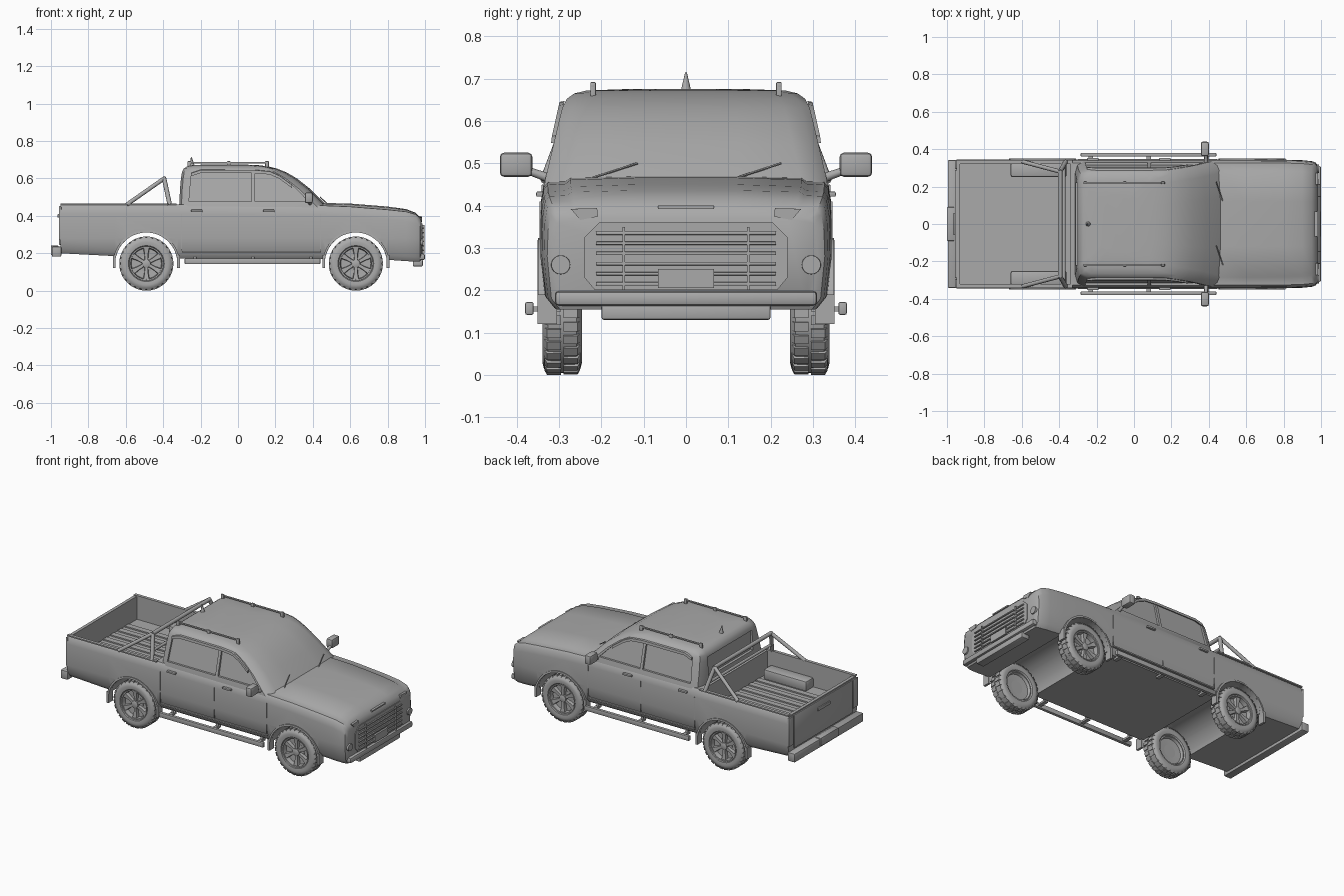
import bpy, bmesh, math
from mathutils import Vector

paint = bpy.data.materials.new("mid_grey")
paint.diffuse_color = (0.4, 0.4, 0.4, 1)
cutters = []


def make(name, verts, faces, mat=True):
    me = bpy.data.meshes.new(name)
    me.from_pydata(verts, [], faces)
    bm = bmesh.new()
    bm.from_mesh(me)
    bmesh.ops.recalc_face_normals(bm, faces=bm.faces)
    bm.to_mesh(me)
    bm.free()
    ob = bpy.data.objects.new(name, me)
    bpy.context.collection.objects.link(ob)
    if mat:
        me.materials.append(paint)
    return ob


def loft(name, rings, closed=False, **kw):
    """Skin equal-length rings; cap the ends unless the loft closes on itself."""
    n, m = len(rings[0]), len(rings)
    faces = [(i * n + j, i * n + (j + 1) % n, (i + 1) % m * n + (j + 1) % n, (i + 1) % m * n + j)
             for i in range(m if closed else m - 1) for j in range(n)]
    if not closed:
        faces += [tuple(range(n)), tuple(range((m - 1) * n, m * n))]
    return make(name, [v for r in rings for v in r], faces, **kw)


def box(name, x, y, z, bevel=0.0, **kw):
    rings = [[(a, y[0], z[0]), (a, y[1], z[0]), (a, y[1], z[1]), (a, y[0], z[1])] for a in x]
    ob = loft(name, rings, **kw)
    if bevel:
        b = ob.modifiers.new("bevel", 'BEVEL')
        b.width, b.segments = bevel, 2
    return ob


def rod(name, p, q, r, r2=None, n=12, **kw):
    p, q = Vector(p), Vector(q)
    rot = (q - p).to_track_quat('Z', 'Y')
    rings = []
    for c, rad in ((p, r), (q, r if r2 is None else r2)):
        rings.append([tuple(c + rot @ Vector((rad * math.cos(t * math.tau / n), rad * math.sin(t * math.tau / n), 0)))
                      for t in range(n)])
    return loft(name, rings, **kw)


def lathe(name, profile, cx, cy, cz, side, n=40, closed=False):
    """Turn a (radius, outward offset) profile about the axle."""
    rings = [[(cx + r * math.cos(t * math.tau / n), cy + side * o, cz + r * math.sin(t * math.tau / n))
              for t in range(n)] for r, o in profile]
    return loft(name, rings, closed)


def cut(ob, cutter):
    cutter.hide_render = True
    cutters.append(cutter)
    m = ob.modifiers.new("cut", 'BOOLEAN')
    m.operation, m.object, m.solver = 'DIFFERENCE', cutter, 'EXACT'


# Lower body: stations of x, half width, bottom, shoulder height, hood crown
stations = [(-0.95, 0.345, 0.2, 0.46, 0), (-0.66, 0.345, 0.185, 0.46, 0), (-0.32, 0.345, 0.172, 0.46, 0),
            (0.45, 0.345, 0.17, 0.455, 0.01), (0.6, 0.345, 0.17, 0.449, 0.012), (0.8, 0.344, 0.165, 0.433, 0.012),
            (0.9, 0.341, 0.158, 0.422, 0.01), (0.95, 0.336, 0.155, 0.408, 0.006), (0.972, 0.328, 0.155, 0.39, 0.002),
            (0.982, 0.312, 0.165, 0.37, 0)]
rings = []
for x, w, zb, zt, c in stations:
    half = [(w - 0.03, zb), (w - 0.01, zb + 0.025), (w, 0.28), (w - 0.002, zt - 0.05), (w - 0.008, zt - 0.012),
            (w - 0.018, zt), (w - 0.06, zt + c * 0.2), (w - 0.072, zt + c), (0.12, zt + c * 1.4)]
    rings.append([(x, y, z) for y, z in half] + [(x, -y, z) for y, z in reversed(half)])
body = loft("lower_body", rings)
AXLES, CZ = (-0.49, 0.63), 0.145
for ax in AXLES:
    cut(body, rod("arch_cutter", (ax, -0.6, CZ), (ax, 0.6, CZ), 0.166, n=48, mat=False))
cut(body, box("bed_cutter", (-0.93, -0.34), (-0.325, 0.325), (0.315, 0.6), mat=False))

# Cabin: levels of z, back x, front x, half width
rings = []
for z, xb, xf, w in [(0.44, -0.315, 0.49, 0.336), (0.465, -0.314, 0.465, 0.332), (0.545, -0.31, 0.385, 0.313),
                     (0.6, -0.305, 0.315, 0.3), (0.632, -0.3, 0.26, 0.292), (0.652, -0.29, 0.21, 0.282),
                     (0.665, -0.272, 0.16, 0.264), (0.672, -0.24, 0.1, 0.235), (0.675, -0.15, 0.0, 0.15)]:
    half = [(xb, w - 0.06), (xb + 0.012, w - 0.018), (xb + 0.045, w), (xf - 0.06, w), (xf - 0.03, w - 0.02),
            (xf - 0.012, w - 0.06), (xf, w * 0.4)]
    rings.append([(x, y, z) for x, y in half] + [(x, -y, z) for x, y in reversed(half)])
cabin = loft("cabin", rings)


def wall(z):
    return 0.336 - (z - 0.44) * 0.222


# Side windows, recessed parallel to the leaning walls, with rain visors above
windows = {"front": [(0.09, 0.478), (0.375, 0.478), (0.3, 0.555), (0.22, 0.61), (0.17, 0.632), (0.09, 0.64)],
           "rear": [(-0.262, 0.478), (0.072, 0.478), (0.072, 0.64), (-0.2, 0.642), (-0.25, 0.625)]}
visor = [(-0.25, 0.626), (-0.2, 0.643), (0.09, 0.642), (0.17, 0.635), (0.22, 0.613), (0.29, 0.562)]
for s in (1, -1):
    for nm, poly in windows.items():
        cut(cabin, loft(nm + "_window_cutter",
                        [[(x, s * (wall(z) + d), z) for x, z in poly] for d in (-0.012, 0.06)], mat=False))
    loft("window_visor", [[(x, s * (wall(z) - 0.004), z + 0.004), (x, s * (wall(z) + 0.008), z + 0.002),
                           (x, s * (wall(z) + 0.01), z - 0.014), (x, s * (wall(z) + 0.004), z - 0.014)]
                          for x, z in visor])
cut(cabin, box("rear_window_cutter", (-0.4, -0.296), (-0.22, 0.22), (0.495, 0.615), mat=False))

# Wheels
for ax in AXLES:
    for s in (1, -1):
        cy = s * 0.2925
        lathe("tyre", [(0.09, 0.036), (0.096, 0.044), (0.115, 0.047), (0.131, 0.043), (0.139, 0.034), (0.141, 0),
                       (0.139, -0.034), (0.131, -0.043), (0.115, -0.047), (0.096, -0.044), (0.09, -0.036)],
              ax, cy, CZ, s, closed=True)
        lathe("rim", [(0.094, 0.034), (0.091, 0.041), (0.084, 0.04), (0.08, 0.012), (0.04, 0.01), (0.04, -0.02),
                      (0.078, -0.022), (0.084, -0.038), (0.092, -0.036)], ax, cy, CZ, s, closed=True)
        lathe("hub", [(0.044, -0.02), (0.044, 0.012), (0.024, 0.014), (0.022, 0.034), (0.014, 0.037)],
              ax, cy, CZ, s, n=24)

        def spin(t, r, w, o):
            return (ax + r * math.cos(t) - w * math.sin(t), cy + s * o, CZ + r * math.sin(t) + w * math.cos(t))
        for k in range(6):
            t = k * math.tau / 6 + math.pi / 6
            loft("wheel_spoke", [[spin(t, r, -w, 0.01), spin(t, r, w, 0.01), spin(t, r, w * 0.8, o),
                                  spin(t, r, -w * 0.8, o)]
                                 for r, w, o in ((0.015, 0.01, 0.031), (0.05, 0.011, 0.03), (0.084, 0.018, 0.035))])
        # Staggered tread blocks
        for k in range(28):
            for row, off in ((-1, 0), (1, 0.5)):
                t = (k + off) * math.tau / 28
                o1, o2 = row * 0.003, row * 0.04
                loft("tread_block", [[spin(t, r, -0.011, o1), spin(t, r, 0.011, o1), spin(t, r, 0.011, b),
                                      spin(t, r, -0.011, b)] for r, b in ((0.134, row * 0.042), (0.1445, row * 0.036))])
        # Arch trim and mud flaps
        arch = [(ax + 0.172, CZ - 0.01)]
        arch += [(ax + 0.172 * math.cos(a * math.pi / 20), CZ + 0.172 * math.sin(a * math.pi / 20)) for a in range(21)]
        arch += [(ax - 0.172, CZ - 0.01)]
        loft("wheel_arch_trim", [[(ax + (x - ax) * f, s * y, CZ + (z - CZ) * f)
                                  for f, y in ((0.968, 0.32), (0.968, 0.351), (1.035, 0.35), (1.035, 0.32))]
                                 for x, z in arch])
        for d in (-0.172, 0.172):
            box("mud_flap", (ax + d - 0.007, ax + d + 0.007), (s * 0.305, s * 0.351), (0.12, 0.19))

# Parts repeated on both sides
for s in (1, -1):
    box("running_board", (-0.285, 0.44), (s * 0.36, s * 0.38), (0.142, 0.172), 0.004)
    for x in (-0.23, 0.08, 0.39):
        box("board_bracket", (x - 0.012, x + 0.012), (s * 0.3, s * 0.365), (0.15, 0.162))
        rod("board_hanger", (x, s * 0.32, 0.15), (x, s * 0.32, 0.18), 0.008)
    box("sill_trim", (-0.3, 0.445), (s * 0.335, s * 0.348), (0.205, 0.213))
    for x in (-0.22, 0.165):
        box("door_handle", (x - 0.03, x + 0.03), (s * 0.335, s * 0.354), (0.421, 0.433), 0.003)
    for x in (-0.3, 0.075, 0.44):
        box("door_seam", (x - 0.001, x + 0.001), (s * 0.33, s * 0.346), (0.215, 0.41))
    box("mirror", (0.357, 0.4), (s * 0.363, s * 0.44), (0.468, 0.525), 0.01)
    rod("mirror_arm", (0.385, s * 0.315, 0.462), (0.385, s * 0.372, 0.482), 0.011, 0.009)
    # Roof rail
    box("roof_rail", (-0.27, 0.165), (s * 0.216, s * 0.225), (0.679, 0.688), 0.002)
    for x in (-0.26, -0.05, 0.155):
        box("rail_post", (x - 0.01, x + 0.01), (s * 0.213, s * 0.226), (0.64, 0.692), 0.003)
    # Bed sides and roll bar legs
    box("bed_wheel_box", (-0.66, -0.36), (s * 0.25, s * 0.33), (0.31, 0.375), 0.012)
    box("bed_rail_cap", (-0.95, -0.33), (s * 0.321, s * 0.341), (0.458, 0.466))
    rod("roll_bar_brace", (-0.595, s * 0.333, 0.46), (-0.395, s * 0.28, 0.6), 0.011)
    rod("roll_bar_post", (-0.365, s * 0.333, 0.46), (-0.395, s * 0.28, 0.6), 0.012)
    # Lamps
    box("tail_lamp", (-0.957, -0.945), (s * 0.295, s * 0.342), (0.27, 0.45), 0.003)
    loft("head_lamp", [[(x, s * 0.208, 0.374), (x, s * 0.25, 0.366), (x, s * 0.272, 0.392), (x, s * 0.21, 0.394)][:4]
                       for x in (0.95, 0.985)])
    rod("fog_lamp", (0.96, s * 0.296, 0.26), (0.99, s * 0.296, 0.26), 0.024, 0.022, n=24)
    rod("wiper", (0.475, s * 0.17 - 0.05, 0.466), (0.44, s * 0.17 + 0.055, 0.5), 0.003, n=6)

# Roll bar hoops
rod("roll_bar_top", (-0.395, -0.285, 0.6), (-0.395, 0.285, 0.6), 0.012)
rod("roll_bar_lower", (-0.375, -0.315, 0.51), (-0.375, 0.315, 0.51), 0.009)
# Bed floor ribs
for k in range(7):
    y = (k - 3) * 0.072
    box("bed_rib", (-0.925, -0.345), (y - 0.018, y + 0.018), (0.312, 0.323))
# Antenna
rod("antenna", (-0.245, 0, 0.668), (-0.25, 0, 0.715), 0.013, 0.002, n=16)

# Tailgate and rear bumper
box("tailgate_panel", (-0.957, -0.945), (-0.29, 0.29), (0.245, 0.452), 0.004)
box("tailgate_handle", (-0.964, -0.95), (-0.06, 0.06), (0.39, 0.41), 0.003)
box("rear_bumper", (-0.995, -0.945), (-0.342, 0.342), (0.182, 0.236), 0.006)
box("bumper_step", (-1.0, -0.96), (-0.09, 0.09), (0.19, 0.241), 0.003)

# Front end: grille surround, bars, plate, bumper and skid plate
grille = [(-0.24, 0.23), (-0.215, 0.2), (0.215, 0.2), (0.24, 0.23), (0.24, 0.325), (0.205, 0.36), (-0.205, 0.36),
          (-0.24, 0.325)]
loft("grille_surround", [[(x, y, z) for y, z in grille] for x in (0.96, 0.986)])
for k in range(6):
    z = 0.215 + k * 0.024
    box("grille_bar", (0.98, 0.994), (-0.213, 0.213), (z - 0.004, z + 0.004), 0.002)
for y in (-0.147, 0.147):
    box("grille_upright", (0.98, 0.996), (y - 0.003, y + 0.003), (0.2, 0.35))
box("number_plate", (0.98, 0.998), (-0.066, 0.066), (0.205, 0.25))
box("hood_trim", (0.955, 0.98), (-0.066, 0.066), (0.392, 0.4))
box("front_bumper", (0.945, 1.0), (-0.31, 0.31), (0.163, 0.198), 0.01)
box("skid_plate", (0.935, 0.988), (-0.2, 0.2), (0.13, 0.167), 0.006)

# Bake modifiers, drop the cutters, smooth the gentle edges
dg = bpy.context.evaluated_depsgraph_get()
solids = [o for o in bpy.context.scene.objects if o not in cutters]
for ob in solids:
    if ob.modifiers:
        baked = bpy.data.meshes.new_from_object(ob.evaluated_get(dg))
        ob.modifiers.clear()
        ob.data = baked
for c in cutters:
    bpy.data.objects.remove(c)
for ob in solids:
    ob.select_set(True)
bpy.context.view_layer.objects.active = body
bpy.ops.object.shade_smooth_by_angle(angle=math.radians(35))
